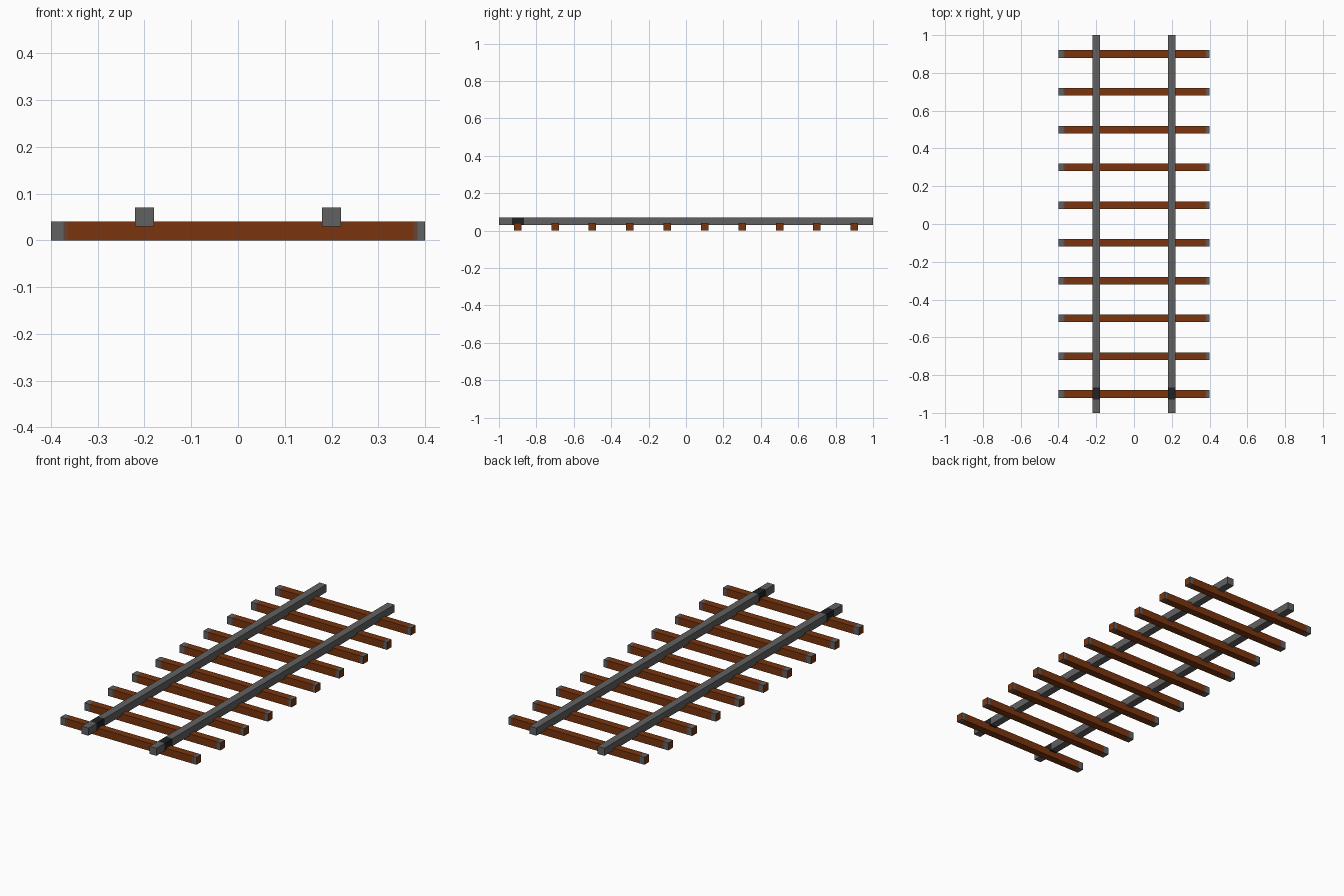
import bpy, bmesh
from mathutils import Vector

if "Cube" in bpy.data.objects:
    bpy.data.objects.remove(bpy.data.objects["Cube"])


def material(name, rgb):
    m = bpy.data.materials.new(name)
    m.diffuse_color = (*rgb, 1)
    m.use_nodes = True
    m.node_tree.nodes["Principled BSDF"].inputs["Base Color"].default_value = m.diffuse_color
    return m


BROWN = material("brown wood", (0.195, 0.036, 0.004))
GREY = material("rail grey", (0.12, 0.12, 0.12))
FADED = material("faded wood", (0.135, 0.055, 0.035))
DARK = material("dark metal", (0.014, 0.015, 0.017))


def bar(name, centre, size, axis, cuts, mats, rule):
    """Box sliced across one axis; rule(face centre, normal) picks the material."""
    bm = bmesh.new()
    bmesh.ops.create_cube(bm, size=1)
    bmesh.ops.scale(bm, vec=size, verts=bm.verts)
    normal = Vector((0, 0, 0))
    normal[axis] = 1
    for c in cuts:
        bmesh.ops.bisect_plane(bm, geom=bm.verts[:] + bm.edges[:] + bm.faces[:],
                               plane_co=normal * c, plane_no=normal)
    bm.normal_update()
    for f in bm.faces:
        f.material_index = rule(f.calc_center_median(), f.normal)
    me = bpy.data.meshes.new(name)
    bm.to_mesh(me)
    bm.free()
    for m in mats:
        me.materials.append(m)
    ob = bpy.data.objects.new(name, me)
    ob.location = centre
    bpy.context.collection.objects.link(ob)


def tie_colour(c, n):
    # brown end caps, greyed bands near each end
    if abs(n.x) > 0.5:
        return 0
    if c.x < -0.373 or c.x > 0.384:
        return 1
    return 2 if c.x < -0.364 or c.x > 0.375 else 0


def rail_colour(c, n):
    # dark joint band near the front
    return 1 if abs(n.y) < 0.5 and -0.93 < c.y < -0.865 else 0


# wooden cross ties
for i in range(10):
    bar(f"tie_{i + 1}", (0, -0.9 + 0.2 * i, 0.02), (0.8, 0.04, 0.04), 0,
        (-0.373, -0.364, 0.375, 0.384), (BROWN, GREY, FADED), tie_colour)

# steel rails
for side, x in (("left", -0.2), ("right", 0.2)):
    bar(f"rail_{side}", (x, 0, 0.05), (0.04, 2, 0.04), 1,
        (-0.93, -0.865), (GREY, DARK), rail_colour)
